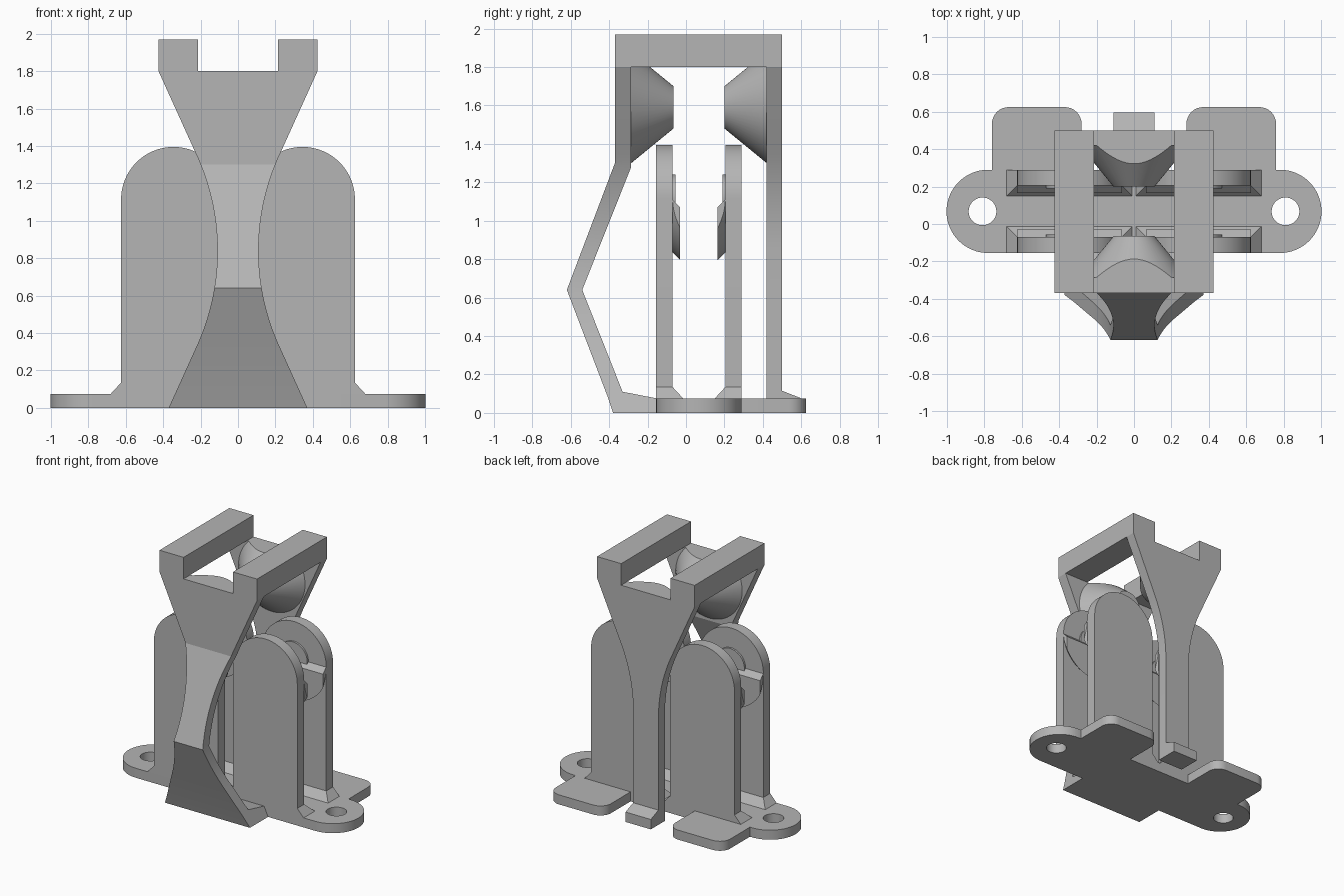
import bpy, bmesh, math
from mathutils import Matrix, Vector

old = bpy.data.objects.get("Cube")
if old:
    bpy.data.objects.remove(old)

GREY = (0.46, 0.46, 0.46, 1)
mat = bpy.data.materials.new("plain grey")
mat.use_nodes = True
mat.diffuse_color = GREY
mat.node_tree.nodes["Principled BSDF"].inputs["Base Color"].default_value = GREY

MID_Y = 0.0675   # the uprights mirror about this depth


def finish(name, bm):
    bmesh.ops.recalc_face_normals(bm, faces=bm.faces)
    mesh = bpy.data.meshes.new(name)
    bm.to_mesh(mesh)
    bm.free()
    mesh.materials.append(mat)
    ob = bpy.data.objects.new(name, mesh)
    bpy.context.collection.objects.link(ob)
    return ob


def prism(name, pts, axis, a, b):
    """Extrude a 2D outline along x, y or z from a to b."""
    place = {"x": lambda p, t: (t, p[0], p[1]),
             "y": lambda p, t: (p[0], t, p[1]),
             "z": lambda p, t: (p[0], p[1], t)}[axis]
    bm = bmesh.new()
    lo = [bm.verts.new(place(p, a)) for p in pts]
    hi = [bm.verts.new(place(p, b)) for p in pts]
    bm.faces.new(lo)
    bm.faces.new(hi)
    n = len(pts)
    for i in range(n):
        j = (i + 1) % n
        bm.faces.new((lo[i], lo[j], hi[j], hi[i]))
    return finish(name, bm)


def box(name, x0, x1, y0, y1, z0, z1):
    return prism(name, [(x0, y0), (x1, y0), (x1, y1), (x0, y1)], "z", z0, z1)


def cone(name, start, end, r0, r1, seg=64):
    start, end = Vector(start), Vector(end)
    d = end - start
    bm = bmesh.new()
    bmesh.ops.create_cone(bm, cap_ends=True, segments=seg, radius1=r0, radius2=r1, depth=d.length)
    turn = d.to_track_quat("Z", "Y").to_matrix().to_4x4()
    bm.transform(Matrix.Translation((start + end) / 2) @ turn)
    return finish(name, bm)


def boolean(ob, tool, op):
    mod = ob.modifiers.new(op.lower(), "BOOLEAN")
    mod.operation, mod.object, mod.solver = op, tool, "EXACT"
    bpy.context.view_layer.update()
    with bpy.context.temp_override(object=ob, active_object=ob, selected_objects=[ob]):
        bpy.ops.object.modifier_apply(modifier=mod.name)
    bpy.data.objects.remove(tool)
    return ob


def arc(cx, cy, r, a0, a1, n=16):
    angles = [math.radians(a0 + (a1 - a0) * i / n) for i in range(n + 1)]
    return [(cx + r * math.cos(a), cy + r * math.sin(a)) for a in angles]


def hole_y(ob, x, z, r):
    return boolean(ob, cone("cutter", (x, -1, z), (x, 1, z), r, r), "DIFFERENCE")


# Base plate: stadium with two screw holes, plus rounded rear tabs
plate = prism("base_plate", arc(0.78, MID_Y, 0.2225, -90, 90, 32)
              + arc(-0.78, MID_Y, 0.2225, 90, 270, 32), "z", 0, 0.075)
for s in (-1, 1):
    c = s * 0.81
    boolean(plate, cone("cutter", (c, MID_Y, -1), (c, MID_Y, 1), 0.074, 0.074), "DIFFERENCE")
    tab = [(0.28, 0.28), (0.76, 0.28)] + arc(0.67, 0.535, 0.09, 0, 90, 8) + arc(0.37, 0.535, 0.09, 90, 180, 8)
    tab = prism("rear_tab", [(s * x, y) for x, y in tab], "z", 0, 0.075)
    boolean(plate, tab, "UNION")

# Front and rear arms: side profile trimmed to a waisted outline
WAIST = [(0.425, 1.8)] + arc(1.34, 0.84, 1.23, 154.5, 205.5, 28)


def arm(name, side, half):
    ob = prism(name, side, "x", -0.6, 0.6)
    outline = half + [(-x, z) for x, z in reversed(half)]
    return boolean(ob, prism("trim", outline, "y", -1, 1), "INTERSECT")


front = arm("front_arm", [(-0.15, 0), (-0.38, 0), (-0.41, 0.09), (-0.62, 0.64), (-0.37, 1.3),
                          (-0.37, 1.9), (-0.285, 1.9), (-0.285, 1.28), (-0.54, 0.64),
                          (-0.33, 0.11), (-0.15, 0.075)], WAIST + [(0.375, -0.01)])
rear = arm("rear_arm", [(0.42, 0), (0.595, 0), (0.595, 0.078), (0.5, 0.115), (0.5, 1.9), (0.42, 1.9)],
           [p for p in WAIST if p[1] > 0.85] + [(0.11, 0.84), (0.11, -0.01)])
HUB_Z = 1.59
for ob in (front, rear):
    hole_y(ob, 0, HUB_Z, 0.08)

# Conical hubs facing each other, cut flat at the top
for name, y0, y1 in (("front_hub", -0.285, -0.065), ("rear_hub", 0.42, 0.20)):
    hub = cone(name, (0, y0, HUB_Z), (0, y1, HUB_Z), 0.29, 0.11)
    boolean(hub, box("trim", -1, 1, -1, 1, 1, 1.8), "INTERSECT")
    hole_y(hub, 0, HUB_Z, 0.08)

# Top rails
for side, s in (("left", 1), ("right", -1)):
    box(side + "_rail", s * 0.215, s * 0.425, -0.37, 0.5, 1.8, 1.97)

# Four uprights with chamfered feet, ring bosses and flared lower lips
PX, PZ, PR = 0.345, 1.115, 0.28
for side, sx in (("left", 1), ("right", -1)):
    for end, sy in (("front", -1), ("rear", 1)):
        tag = end + "_" + side

        def depth(d):
            return MID_Y + sy * d

        cx = sx * PX
        panel = prism(tag + "_upright", [(cx - PR, 0.07), (cx + PR, 0.07)] + arc(cx, PZ, PR, 0, 180, 40),
                      "y", depth(0.2225), depth(0.1375))
        hole_y(panel, cx, PZ, 0.08)

        bm = bmesh.new()
        rows = []
        for z, grow in ((0.07, 0.06), (0.135, 0)):
            x0, x1, d = cx - PR - grow, cx + PR + grow, 0.1375 - grow
            rows.append([bm.verts.new(v) for v in ((x0, depth(0.2225), z), (x1, depth(0.2225), z),
                                                   (x1, depth(d), z), (x0, depth(d), z))])
        for row in rows:
            bm.faces.new(row)
        for i in range(4):
            j = (i + 1) % 4
            bm.faces.new((rows[0][i], rows[0][j], rows[1][j], rows[1][i]))
        finish(tag + "_foot", bm)

        ring = cone(tag + "_ring", (cx, depth(0.1375), PZ), (cx, depth(0.1225), PZ), 0.125, 0.125)
        hole_y(ring, cx, PZ, 0.08)

        lip = cone(tag + "_lip", (cx, depth(0.1375), PZ), (cx, depth(0.0975), PZ), 0.28, 0.32)
        hole_y(lip, cx, PZ, 0.2)
        trim = [(depth(0.15), 0.7), (depth(0.15), 1.11), (depth(0.1375), 1.11),
                (depth(0.0975), 1.07), (depth(0.08), 1.05), (depth(0.08), 0.7)]
        boolean(lip, prism("trim", trim, "x", cx - PR, cx + PR), "INTERSECT")

# Smooth the round surfaces, keep the edges crisp
bpy.ops.object.select_all(action="DESELECT")
for ob in bpy.context.collection.objects:
    if ob.type == "MESH" and mat.name in ob.data.materials:
        ob.select_set(True)
        bpy.context.view_layer.objects.active = ob
bpy.ops.object.shade_smooth_by_angle(angle=math.radians(20))
